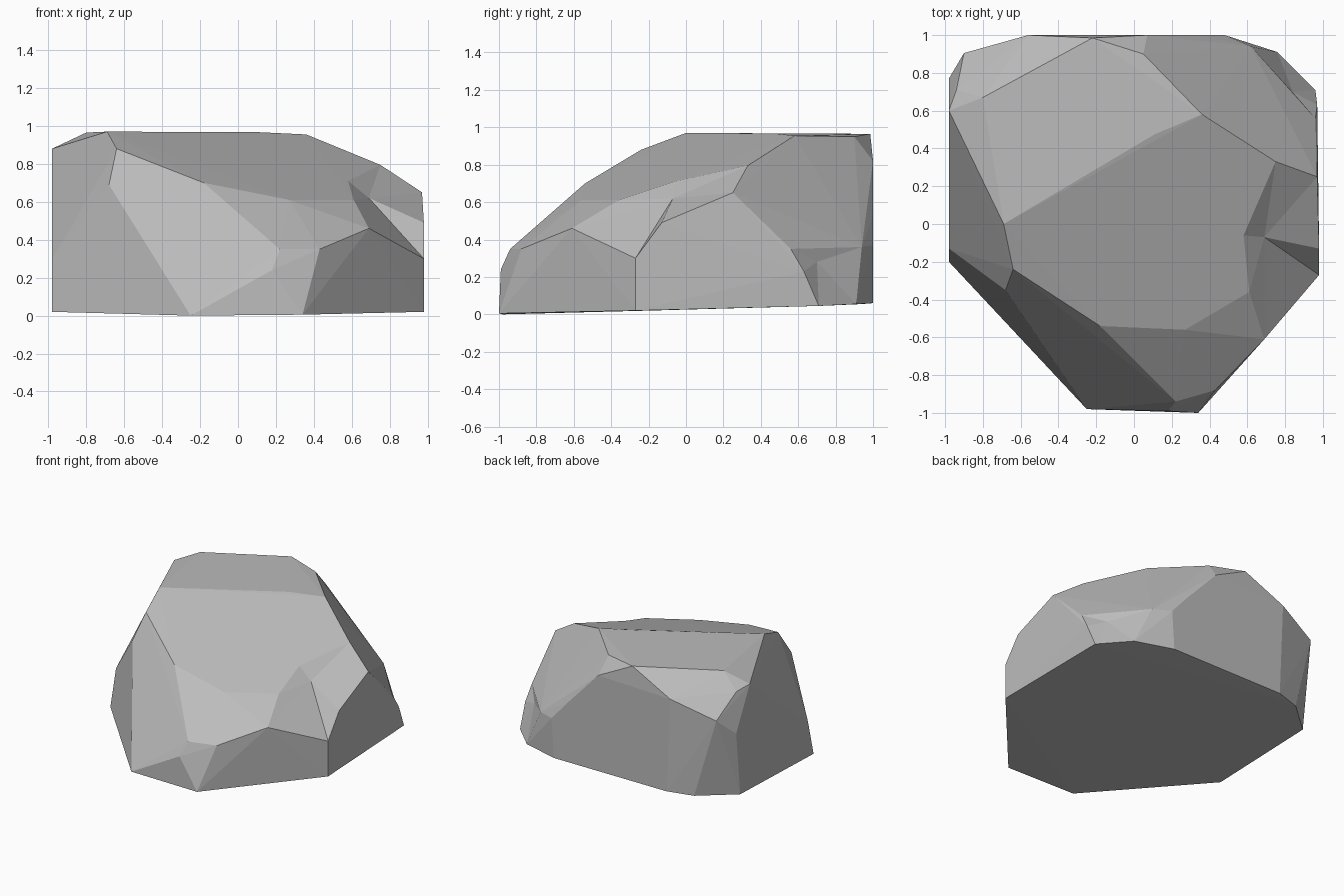
import bpy, bmesh
from mathutils import Vector

if "Cube" in bpy.data.objects:
    bpy.data.objects.remove(bpy.data.objects["Cube"])

# Corner points of the boulder, grouped by region
base = [(-.25, -.98, 0), (.34, -1, .005), (.98, -.27, .02), (.96, .71, .045), (.76, .91, .055),
        (.46, 1, .06), (-.53, 1, .06), (-.73, .94, .055), (-.98, .72, .05), (-.98, -.2, .02)]
plateau = [(-.69, 0, .97), (.11, .475, .967), (.36, .58, .955), (.05, .9, .95),
           (-.22, .985, .965), (-.8, .67, .965)]
left = [(-.98, .6, .88), (-.98, -.13, .3), (-.64, -.24, .88), (-.68, -.35, .69),
        (-.9, .905, .68), (-.98, .77, .55), (-.94, .71, .85)]
front = [(-.18, -.54, .7), (.27, -.56, .61), (.22, -.94, .35), (.43, -.88, .35), (.18, -.99, .24)]
right = [(.69, -.61, .46), (.61, -.36, .61), (.58, -.06, .71), (.69, .37, .8), (.75, .33, .795),
         (.97, .25, .65), (.98, -.13, .49), (.98, -.27, .3), (.96, .56, .35), (.97, .63, .23)]
back = [(-.56, 1, .8), (.07, 1, .82), (.34, 1, .53), (.48, 1, .37), (.62, .94, .36)]

# Chipped hollows: deepest point and radius of the rim
chips = [((.69, -.07, .62), .59), ((.84, .7, .28), .42)]


def chip(bm, point, radius):
    """Replace the faces inside the rim with a fan down to the deepest point."""
    p = Vector(point)
    patch = [f for f in bm.faces if all((v.co - p).length < radius for v in f.verts)]
    if not patch:
        return
    rim = [tuple(e.verts) for e in {e for f in patch for e in f.edges}
           if sum(f in patch for f in e.link_faces) == 1]
    bmesh.ops.delete(bm, geom=patch, context='FACES')
    c = bm.verts.new(p)
    for a, b in rim:
        bm.faces.new((a, b, c))


# Boulder: faceted hull with chips knocked out of the right side
bm = bmesh.new()
for co in base + plateau + left + front + right + back:
    bm.verts.new(co)
bmesh.ops.convex_hull(bm, input=bm.verts[:])
bmesh.ops.delete(bm, geom=[v for v in bm.verts if not v.link_faces], context='VERTS')
for point, radius in chips:
    chip(bm, point, radius)
bmesh.ops.recalc_face_normals(bm, faces=bm.faces[:])

mesh = bpy.data.meshes.new("boulder")
bm.to_mesh(mesh)
bm.free()
boulder = bpy.data.objects.new("boulder", mesh)
bpy.context.collection.objects.link(boulder)

stone = bpy.data.materials.new("grey stone")
stone.diffuse_color = (.5, .5, .5, 1)
stone.use_nodes = True
stone.node_tree.nodes["Principled BSDF"].inputs["Base Color"].default_value = stone.diffuse_color
mesh.materials.append(stone)
